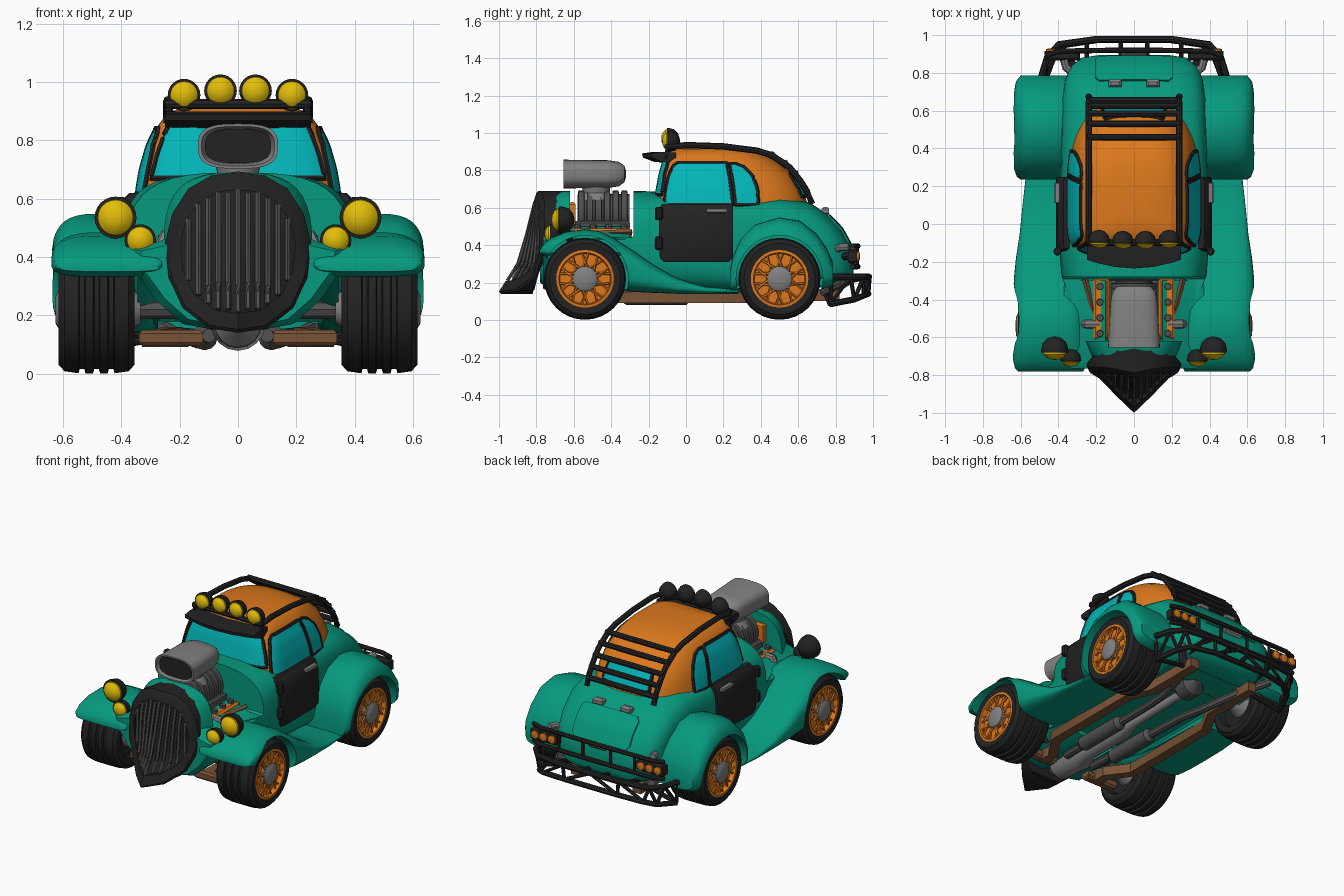
import bpy, bmesh, math
from mathutils import Vector
from mathutils.bvhtree import BVHTree

if "Cube" in bpy.data.objects:
    bpy.data.objects.remove(bpy.data.objects["Cube"])

def mat(name, c):
    m = bpy.data.materials.new(name)
    m.diffuse_color = (*c, 1)
    m.use_nodes = True
    m.node_tree.nodes["Principled BSDF"].inputs["Base Color"].default_value = m.diffuse_color
    return m
TEAL = mat("teal paint", (.002, .32, .21))
ORANGE = mat("orange paint", (.72, .19, .012))
BLACK = mat("black trim", (.016, .016, .016))
GREY = mat("grey metal", (.22, .22, .22))
DARK = mat("dark metal", (.08, .08, .08))
GLASS = mat("cyan glass", (.001, .47, .49))
YELLOW = mat("yellow lens", (.76, .51, .003))
BROWN = mat("brown chassis", (.19, .085, .035))

# ---- geometry helpers: each returns (verts, faces)
def loft(rings, caps=True):
    n = len(rings[0])
    v = [Vector(p) for r in rings for p in r]
    f = [(i*n+j, i*n+(j+1) % n, (i+1)*n+(j+1) % n, (i+1)*n+j) for i in range(len(rings)-1) for j in range(n)]
    return v, f + ([tuple(range(n)), tuple(range((len(rings)-1)*n, len(rings)*n))] if caps else [])

def sq(c, e):
    return math.copysign(abs(c)**e, c)

def section(y, xc, hw, z0, z1, n=3, N=40):
    """rounded cross-section across the car"""
    return [(xc+hw*sq(math.cos(t), 2/n), y, (z0+z1)/2+(z1-z0)/2*sq(math.sin(t), 2/n))
            for t in (2*math.pi*i/N for i in range(N))]

def lathe(c, axis, prof, n=24):
    """prof = (offset along axis, radius)"""
    rings = []
    for a, r in prof:
        ring = []
        for i in range(n):
            t = 2*math.pi*i/n
            p = [0, 0, 0]
            p[axis], p[(axis+1) % 3], p[(axis+2) % 3] = a, r*math.cos(t), r*math.sin(t)
            ring.append(Vector(p)+Vector(c))
        rings.append(ring)
    return loft(rings)

def box(x0, x1, y0, y1, z0, z1, b=.012):
    def r(z, k):
        return [(x0+k, y0+k, z), (x1-k, y0+k, z), (x1-k, y1-k, z), (x0+k, y1-k, z)]
    return loft([r(z0, b), r(z0+b, 0), r(z1-b, 0), r(z1, b)])

def tube(path, r, n=8, turn=0):
    P = [Vector(p) for p in path]
    rings = []
    for i, p in enumerate(P):
        t = (P[min(i+1, len(P)-1)]-P[max(i-1, 0)]).normalized()
        u = t.cross(Vector((0, 0, 1)) if abs(t.z) < .9 else Vector((1, 0, 0))).normalized()
        w = t.cross(u)
        rings.append([p+r*(u*math.cos(a)+w*math.sin(a)) for a in (turn+2*math.pi*k/n for k in range(n))])
    return loft(rings)

def sym(path):
    return path+[(-x, y, z) for x, y, z in reversed(path)]

def part(name, m, *geos, mirror=False):
    v, f = [], []
    for s in ((1, -1) if mirror else (1,)):
        for gv, gf in geos:
            k = len(v)
            v += [(p.x*s, p.y, p.z) for p in gv]
            f += [tuple(i+k for i in q) for q in gf]
    me = bpy.data.meshes.new(name)
    me.from_pydata(v, [], f)
    bm = bmesh.new()
    bm.from_mesh(me)
    bmesh.ops.recalc_face_normals(bm, faces=bm.faces)
    bm.to_mesh(me)
    bm.free()
    me.materials.append(m)
    ob = bpy.data.objects.new(name, me)
    bpy.context.collection.objects.link(ob)
    return ob

def cut(ob, geo):
    c = part("cutter", TEAL, geo)
    md = ob.modifiers.new("cut", 'BOOLEAN')
    md.operation, md.object, md.solver = 'DIFFERENCE', c, 'EXACT'
    bpy.context.view_layer.update()
    me = bpy.data.meshes.new_from_object(ob.evaluated_get(bpy.context.evaluated_depsgraph_get()))
    ob.modifiers.clear()
    ob.data = me
    bpy.data.objects.remove(c)

def lerp(tab, z):
    for (a, u), (b, w) in zip(tab, tab[1:]):
        if z <= b:
            return u+(w-u)*max(0, (z-a)/(b-a))
    return tab[-1][1]

# ---- body with open engine bay and raised floor
body = part("body", TEAL, loft([section(y, 0, hw, z0, z1, n) for y, hw, z0, z1, n in [
    (-.78, .15, .2, .55, 3), (-.73, .21, .16, .66, 3), (-.66, .24, .15, .69, 3), (-.27, .385, .14, .69, 3),
    (-.12, .395, .14, .685, 3.5), (.25, .39, .14, .655, 4.5), (.5, .385, .14, .655, 5), (.66, .38, .15, .63, 4),
    (.76, .365, .15, .56, 3.5), (.83, .34, .16, .49, 3), (.88, .28, .19, .40, 3), (.895, .18, .22, .34, 3)]]))
body_bvh = BVHTree.FromPolygons([v.co for v in body.data.vertices], [p.vertices for p in body.data.polygons])
cut(body, box(-.5, .5, -.62, -.28, .44, 1))
cut(body, box(-.275, .275, -.6, .74, 0, .19))
part("engine_bay_floor", BLACK, box(-.19, .19, -.61, -.29, .40, .447, .002))

# ---- front apron joining body and fenders
apron = [(.08, .15), (.19, .17), (.28, .25), (.345, .34), (.37, .36), (.37, .43), (.28, .45), (.15, .5)]
part("front_apron", TEAL, loft([[(x*k, y, .33+(z-.33)*k) for x, z in apron] for y, k in [(-.765, .9), (-.73, 1), (-.3, 1)]]), mirror=True)

# ---- fenders with running boards
def fender(name, stations, wy):
    for s, tag in ((1, "left"), (-1, "right")):
        ob = part(tag+name, TEAL, loft([section(y, s*(xi+xo)/2, (xo-xi)/2, z0, z1, 3.2) for y, xi, xo, z0, z1 in stations]))
        cut(ob, lathe((s*.57, wy, .22), 0, [(-.225, .232), (.225, .232)], 40))
fender("_front_fender", [(-.782, .27, .61, .35, .375), (-.765, .26, .63, .345, .405), (-.72, .26, .64, .32, .44), (-.64, .26, .642, .28, .472),
    (-.54, .26, .642, .2, .485), (-.46, .26, .642, .18, .475), (-.38, .27, .64, .16, .435), (-.28, .28, .635, .15, .37), (-.18, .28, .625, .145, .3),
    (-.05, .28, .605, .14, .225), (.1, .28, .59, .14, .18), (.28, .28, .57, .14, .165)], -.54)
fender("_rear_fender", [(.235, .3, .6, .15, .27), (.25, .3, .62, .15, .34), (.29, .3, .635, .15, .43), (.37, .3, .642, .15, .51),
    (.5, .3, .642, .15, .548), (.61, .3, .642, .15, .53), (.7, .3, .635, .16, .46), (.755, .3, .625, .17, .38),
    (.785, .3, .6, .19, .31)], .5)

# ---- cab
def cab_ring(z, hw, yf, yr):
    out = []
    for i in range(56):
        c, s = math.cos(2*math.pi*i/56), math.sin(2*math.pi*i/56)
        n, L = (5, .1-yf) if s < 0 else (3, yr-.1)
        out.append((hw*sq(c, 2/n), .1+L*sq(s, 2/n), z))
    return out
cab = part("cab", ORANGE, loft([cab_ring(*a) for a in [
    (.5, .35, -.18, .67), (.62, .347, -.17, .65), (.7, .333, -.155, .62), (.78, .31, -.14, .57), (.85, .275, -.12, .48),
    (.89, .245, -.1, .41), (.913, .19, -.06, .32), (.924, .08, .03, .2)]]))
cab_bvh = BVHTree.FromPolygons([v.co for v in cab.data.vertices], [p.vertices for p in cab.data.polygons])

def hit(bvh, o, d):
    return bvh.ray_cast(Vector(o), -Vector(d))[0] or Vector(o)-Vector(d)

def window(name, d, rows, mirror=False):
    """glass following the cab surface, with a black frame; rows = (z, start, end)"""
    d = Vector(d)
    grid = []
    lo, hi = [(r[0], r[1]) for r in rows], [(r[0], r[2]) for r in rows]
    for k in range(13):
        z = rows[0][0]+(rows[-1][0]-rows[0][0])*k/12
        a, b = lerp(lo, z), lerp(hi, z)
        us = [a+(b-a)*i/30 for i in range(31)]
        grid.append([hit(cab_bvh, (2, u, z) if d.x else (u, 2*d.y, z), d) for u in us])
    part(name, GLASS, loft([[p+d*.007 for p in g]+[p-d*.01 for p in reversed(g)] for g in grid]), mirror=mirror)
    edge = grid[0]+[g[-1] for g in grid[1:-1]]+grid[-1][::-1]+[g[0] for g in grid[-2:0:-1]]
    part(name+"_frame", BLACK, tube(edge+edge[:2], .0115, 6), mirror=mirror)
window("windshield", (0, -1, 0), [(.67, -.295, .295), (.75, -.275, .275), (.82, -.25, .25), (.85, -.235, .235)])
window("door_window", (1, 0, 0), [(.615, -.115, .25), (.7, -.105, .24), (.77, -.09, .23), (.82, -.07, .22), (.84, -.045, .215)], True)
window("quarter_window", (1, 0, 0), [(.615, .265, .385), (.7, .255, .38), (.77, .245, .355), (.82, .235, .305), (.835, .23, .265)], True)
window("rear_window", (0, 1, 0), [(.66, -.165, .165), (.72, -.16, .16), (.775, -.15, .15)])

# ---- visor, roof rails and louvres
part("visor", BLACK, loft([[(x, y+.05*(x/.26)**2, z) for y, z in
    [(-.235, .89), (-.23, .868), (-.17, .845), (-.1, .84), (-.1, .895), (-.18, .898)]]
    for x in (-.25, -.2, -.1, 0, .1, .2, .25)]))
rail = [(-.1, .86), (-.1, .922), (0, .935), (.2, .928), (.38, .905), (.46, .88), (.555, .815), (.61, .745), (.645, .69), (.675, .62)]
part("roof_rails", BLACK, tube([(.24, y, z) for y, z in rail], .017), mirror=True)
part("rear_louvres", BLACK, *[tube([(-.25, y, z), (.25, y, z)], .017) for y, z in
    [(-.1, .925), (.46, .885), (.53, .84), (.585, .785), (.625, .725), (.655, .665)]])

# ---- doors
part("doors", BLACK, loft([[(.33, y0, z), (x, y0, z), (x+.008, y0+.02, z), (x+.008, y1-.02, z), (x, y1, z), (.33, y1, z)]
    for z, x, y0, y1 in [(.31, .395, -.12, .23), (.33, .402, -.14, .25), (.45, .406, -.145, .25), (.56, .40, -.145, .25), (.6, .385, -.14, .25), (.62, .365, -.13, .25)]]), mirror=True)
part("door_hinges", BLACK, *[lathe((.405, -.145, z), 2, [(-.035, .014), (-.028, .022), (.028, .022), (.035, .014)], 10) for z in (.41, .57)], mirror=True)
part("door_handles", GREY, box(.39, .42, .11, .22, .573, .597, .005), mirror=True)

# ---- boot lid
lid = []
for i in range(9):
    a = math.radians(20+i*3.8)
    d = Vector((0, math.cos(a), math.sin(a)))
    w = (.185, .205)[0 < i < 8]
    g = [hit(body_bvh, Vector((w*(k/4-1), .5, .25))+d*2, d) for k in range(9)]
    lid.append([p+d*.01 for p in g]+[p-d*.02 for p in reversed(g)])
part("boot_lid", TEAL, loft(lid))
part("boot_hinges", GREY, box(.065, .135, .725, .765, .56, .605), mirror=True)

# ---- pointed grille
def gy(x, z):
    f = lerp([(.14, -1), (.2, -.97), (.3, -.905), (.45, -.86), (.69, -.80)], z)
    f += abs(x)*lerp([(.15, .85), (.5, .3), (.69, .25)], z)
    return min(f, gb(z)-.02)
def gb(z):
    return lerp([(.14, -.82), (.45, -.74), (.69, -.66)], z)
half = [(.0, .69), (.09, .68), (.17, .635), (.225, .55), (.25, .45), (.238, .33), (.19, .225), (.1, .155), (0, .14)]
outer = half+[(-x, z) for x, z in half[-2:0:-1]]
inner = [(x*.79, .43+(z-.43)*.77) for x, z in outer]
part("grille_frame", BLACK, loft([[(x, gb(z), z) for x, z in outer], [(x, gy(x, z)+.012, z) for x, z in outer],
    [(x*.96, gy(x, z), .43+(z-.43)*.96) for x, z in outer], [(x, gy(x, z), z) for x, z in inner], [(x, gy(x, z)+.045, z) for x, z in inner]], False))
back = []
for k in range(19):
    z = .16+k*.0283
    w = .97*lerp([(b, a) for a, b in half[::-1]], z)
    xs = [w*(i/6-1) for i in range(13)]
    back.append([(x, gy(x*.9, z)+.028, z) for x in xs]+[(x, gb(z)+.004, z) for x in reversed(xs)])
part("grille_backing", BLACK, loft(back))
ih = [(z, x) for x, z in inner[:9]][::-1]
bars = []
for k in range(-5, 6):
    x = k*.034
    zs = [z for z in (.2+i*.01 for i in range(46)) if lerp(ih, z) > abs(x)-.001 and .21 < z < .64]
    bars.append(tube([(x, gy(x, z)+.008, z) for z in zs[::3]+zs[-1:]], .0105, 6))
part("grille_bars", DARK, *bars)

# ---- lamps
def lamps(name, places):
    part(name+"_shell", BLACK, *[lathe(p, 1, [(.95*r, .1*r), (.85*r, .5*r), (.5*r, .87*r), (0, r), (-.2*r, r), (-.23*r, .84*r)]) for p, r in places], mirror=True)
    part(name+"_lens", YELLOW, *[lathe(p, 1, [(-.15*r, .87*r), (-.35*r, .84*r), (-.6*r, .6*r), (-.72*r, .3*r), (-.75*r, .05*r)]) for p, r in places], mirror=True)
lamps("roof_lamp", [((.06, -.09, .97), .056), ((.185, -.085, .955), .056)])
lamps("headlamp", [((.42, -.665, .535), .072), ((.335, -.715, .458), .054)])
part("lamp_stalks", BLACK, tube([(.42, -.64, .5), (.38, -.62, .42)], .018), tube([(.335, -.68, .43), (.28, -.64, .4)], .018), mirror=True)

# ---- engine and scoop
ribs = [(-.58, .09)]
for i in range(6):
    y = -.575+i*.046
    ribs += [(y, .118), (y+.03, .118), (y+.033, .098), (y+.043, .098)]
part("supercharger", DARK, lathe((0, 0, .575), 1, ribs))
part("engine_block", DARK, box(-.13, .13, -.6, -.3, .42, .53))
part("valve_covers", ORANGE, box(.13, .215, -.61, -.29, .44, .49), box(.06, .14, -.625, -.59, .5, .63), mirror=True)
part("cover_bolts", DARK, *[lathe((.18, -.58+i*.083, .495), 2, [(-.01, .02), (.014, .018)], 8) for i in range(4)], mirror=True)
part("exhaust_stubs", GREY, tube([(.18, -.53, .47), (.25, -.53, .47), (.27, -.53, .42)], .024), mirror=True)
part("bay_braces", BROWN, tube([(.18, -.6, .46), (.26, -.29, .47)], .015, 4), mirror=True)
part("intake_scoop", GREY, loft([section(y, 0, w, .78-h, .78+h, 3) for y, w, h in [
    (-.5, .08, .045), (-.63, .118, .06), (-.655, .125, .068), (-.655, .137, .077), (-.6, .135, .076), (-.42, .125, .074), (-.36, .115, .066), (-.33, .09, .045), (-.322, .05, .02)]]),
    lathe((0, -.48, .68), 2, [(-.04, .1), (.0, .07), (.05, .08)]))
part("scoop_throat", BLACK, loft([section(y, 0, w, .78-h, .78+h, 3) for y, w, h in [(-.6, .105, .054), (-.641, .113, .058)]]))

# ---- wheels
tyre, rim, spokes, hub = [], [], [], []
for wy in (-.54, .5):
    c = (.485, wy, .22)
    groove = [(a+o, r) for a in (-.05, 0, .05) for o, r in ((-.012, .219), (-.008, .205), (.008, .205), (.012, .219))]
    tyre.append(lathe(c, 0, [(-.09, .14), (-.125, .15), (-.13, .19), (-.11, .212)]+groove+[(.11, .212), (.13, .19), (.125, .152), (.09, .148)], 32))
    rim.append(lathe(c, 0, [(.085, .15), (.126, .154), (.128, .14), (.1, .134)], 32))
    hub.append(lathe(c, 0, [(.08, .07), (.13, .066), (.14, .05), (.142, .01)], 20))
    hub.append(lathe(c, 0, [(-.15, .05), (-.08, .09)], 16))
    for i in range(10):
        for tw in (.45, -.45):
            t = i*math.pi/5
            spokes.append(tube([(.605, wy+.055*math.cos(t), .22+.055*math.sin(t)),
                                (.598, wy+.142*math.cos(t+tw), .22+.142*math.sin(t+tw))], .007, 5))
part("tyres", BLACK, *tyre, mirror=True)
part("wheel_rims", ORANGE, *rim, *spokes, mirror=True)
part("wheel_hubs", GREY, *hub, mirror=True)

# ---- chassis
part("chassis_rails", BROWN, tube([(.2, -.6, .12), (.2, -.5, .12), (.3, -.36, .12), (.3, .3, .12), (.22, .45, .13), (.22, .82, .13)], .042, 4, math.pi/4), mirror=True)
part("front_cross_member", BROWN, box(.12, .34, -.62, -.56, .095, .15), mirror=True)
part("axles", DARK, *[tube([(-.4, y, .22), (.4, y, .22)], .032) for y in (-.54, .5)], lathe((0, .5, .2), 1, [(-.09, .03), (-.04, .08), (.04, .08), (.09, .03)], 16))
part("gearbox", GREY, lathe((0, 0, .17), 1, [(-.74, .03), (-.68, .08), (-.5, .092), (-.42, .06), (-.1, .06), (0, .03), (.45, .025)], 16))
part("exhaust_pipes", DARK, tube([(.1, -.5, .13), (.12, .3, .12), (.14, .45, .11), (.2, .7, .13), (.34, .84, .2)], .024),
     lathe((.115, 0, .125), 1, [(-.35, .02), (-.32, .045), (0, .045), (.03, .02)], 12), mirror=True)
part("exhaust_tips", GREY, tube([(.31, .79, .37), (.36, .83, .39), (.37, .87, .39)], .022), mirror=True)

# ---- rear bumper and light bar
up = [(.49, .78, .23), (.46, .88, .23), (.4, .95, .23), (.2, .978, .23), (0, .982, .23)]
low = [(.47, .77, .085), (.42, .9, .11), (.36, .95, .13), (.19, .975, .14), (0, .982, .14)]
zig = [q for a, b, c in zip(up, low, up[1:]) for q in ((a, b), (b, c))]
part("rear_bumper", BLACK, tube(sym(up[:-1]), .018), tube(sym(low[:-1]), .017),
     *[tube(q, .011, 6) for q in zig], *[tube([(x, .8, .19), (x, .97, .23)], .013) for x in (.07, .25)],
     tube([(.47, .77, .085), (.25, .75, .13)], .014), mirror=True)
part("light_bar", BLACK, *[tube(sym([(.47, .89, z), (.4, .915, z), (.1, .92, z)]), .014) for z in (.285, .395)],
     *[tube([(x, .915, .285), (x, .915, .395)], .009, 6) for x in (.1, .27)], box(.285, .475, .865, .915, .3, .38),
     tube([(.38, .9, .34), (.28, .8, .34)], .02), mirror=True)
part("tail_lights", ORANGE, *[lathe((.32+i*.06, .915, .34), 1, [(-.01, .026), (.01, .026), (.014, .016)], 14) for i in range(3)], mirror=True)
part("rear_plate", GREY, box(-.065, .065, .89, .915, .36, .40))

# ---- smooth shading with sharp edges kept
for ob in bpy.data.objects:
    ob.select_set(True)
    bpy.context.view_layer.objects.active = ob
bpy.ops.object.shade_smooth_by_angle(angle=math.radians(35))
